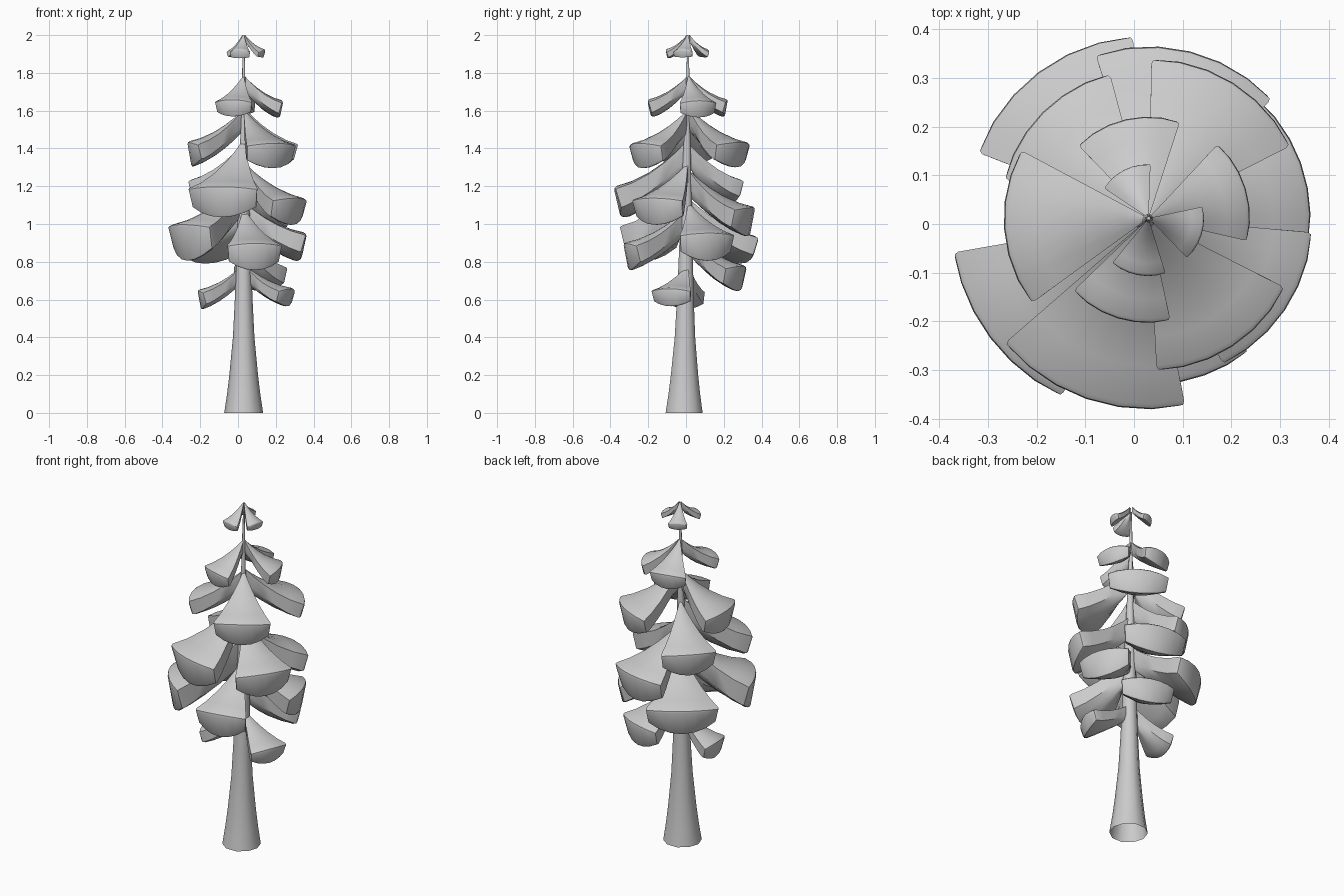
import bpy, bmesh
from math import sin, cos, radians, pi

if "Cube" in bpy.data.objects:
    bpy.data.objects.remove(bpy.data.objects["Cube"])

CX, CY = 0.03, 0.012      # trunk axis at the crown


def finish(bm, name, angle):
    bmesh.ops.recalc_face_normals(bm, faces=bm.faces)
    me = bpy.data.meshes.new(name)
    bm.to_mesh(me)
    bm.free()
    ob = bpy.data.objects.new(name, me)
    bpy.context.collection.objects.link(ob)
    bpy.ops.object.select_all(action='DESELECT')
    ob.select_set(True)
    bpy.context.view_layer.objects.active = ob
    bpy.ops.object.shade_smooth_by_angle(angle=radians(angle))
    return ob


# Trunk: flared, tapering, open underneath
def trunk():
    bm = bmesh.new()
    prof = [(0, .103), (.1, .088), (.2, .076), (.4, .057), (.6, .047), (.8, .04),
            (1.1, .031), (1.4, .02), (1.65, .011), (1.85, .007), (1.97, .004)]
    n = 10
    rings = []
    for z, r in prof:
        cy = -0.01 + 0.022 * z / 2
        rings.append([bm.verts.new((CX + r * cos(2 * pi * i / n),
                                    cy + r * sin(2 * pi * i / n), z)) for i in range(n)])
    for a, b in zip(rings, rings[1:]):
        for i in range(n):
            j = (i + 1) % n
            bm.faces.new((a[i], a[j], b[j], b[i]))
    bm.faces.new(rings[-1])
    finish(bm, "trunk", 50)


# Branch: drooping fan wedge with a thick rounded outer rim
def branch(name, az, half, R, z_apex, z_rim, z_low):
    bm = bmesh.new()
    nu = 6
    prof = [(0, 0), (.15, .24), (.32, .47), (.52, .69), (.76, .88), (1, 1)]
    h = z_rim - z_low
    top, low = [], []
    for t, d in prof:
        tr, lr = [], []
        for i in range(nu + 1):
            u = 2 * i / nu - 1
            a = radians(az + u * half)
            r = .008 + (R - .008) * t
            z = z_apex - (z_apex - z_rim) * d - .015 * t * u * u
            tr.append(bm.verts.new((CX + r * cos(a), CY + r * sin(a), z)))
            # underside: thinner toward the corners, pulled in below the rim
            th = h * (1 - .42 * u * u) * (.85 + .15 * t)
            r2 = r * (1 - .08 * t)
            lr.append(bm.verts.new((CX + r2 * cos(a), CY + r2 * sin(a), z - th)))
        top.append(tr)
        low.append(lr)
    for k in range(len(prof) - 1):
        for i in range(nu):
            bm.faces.new((top[k][i], top[k + 1][i], top[k + 1][i + 1], top[k][i + 1]))
            bm.faces.new((low[k][i], low[k][i + 1], low[k + 1][i + 1], low[k + 1][i]))
        for i in (0, nu):
            bm.faces.new((top[k][i], low[k][i], low[k + 1][i], top[k + 1][i]))
    for k in (0, -1):
        for i in range(nu):
            bm.faces.new((top[k][i], top[k][i + 1], low[k][i + 1], low[k][i]))
    # soften the rim
    pairs = [(row[i], row[i + 1]) for row in (top[-1], low[-1]) for i in range(nu)]
    pairs += [(top[-1][i], low[-1][i]) for i in (0, nu)]
    edges = [bm.edges.get(p) for p in pairs]
    bmesh.ops.recalc_face_normals(bm, faces=bm.faces)
    bmesh.ops.bevel(bm, geom=edges, offset=min(.014, R * .05), segments=2, profile=.5,
                    affect='EDGES', clamp_overlap=True)
    finish(bm, name, 40)


trunk()

# azimuth, half width, radius, apex z, rim top z, rim bottom z
fans = [
    # tip
    (117, 29, .112, 2.0, 1.925, 1.88), (-17, 29, .115, 2.0, 1.925, 1.88),
    (259, 28, .12, 2.0, 1.925, 1.875),
    # upper whorl
    (103, 31, .21, 1.78, 1.66, 1.565), (17, 30, .21, 1.78, 1.655, 1.56),
    (253, 29, .217, 1.78, 1.66, 1.565),
    # third whorl
    (184, 32, .30, 1.60, 1.435, 1.30), (58, 31, .33, 1.61, 1.435, 1.295),
    (-57, 30, .317, 1.60, 1.43, 1.29),
    # middle spiral
    (135, 30, .31, 1.42, 1.24, 1.10), (251, 30, .395, 1.44, 1.20, 1.03),
    (-34, 29, .34, 1.32, 1.14, .99), (76, 32, .355, 1.28, 1.09, .93),
    (217, 27, .41, 1.22, 1.0, .80),
    # lower spiral
    (20, 28, .335, 1.11, .955, .80), (127, 32, .378, 1.13, .94, .785),
    (281, 26, .345, 1.08, .90, .75), (70, 30, .31, .95, .78, .64),
    (-22, 25, .275, .78, .66, .56), (183, 25, .245, .78, .65, .545),
]
for i, f in enumerate(fans):
    branch(f"branch_{i + 1:02d}", *f)
